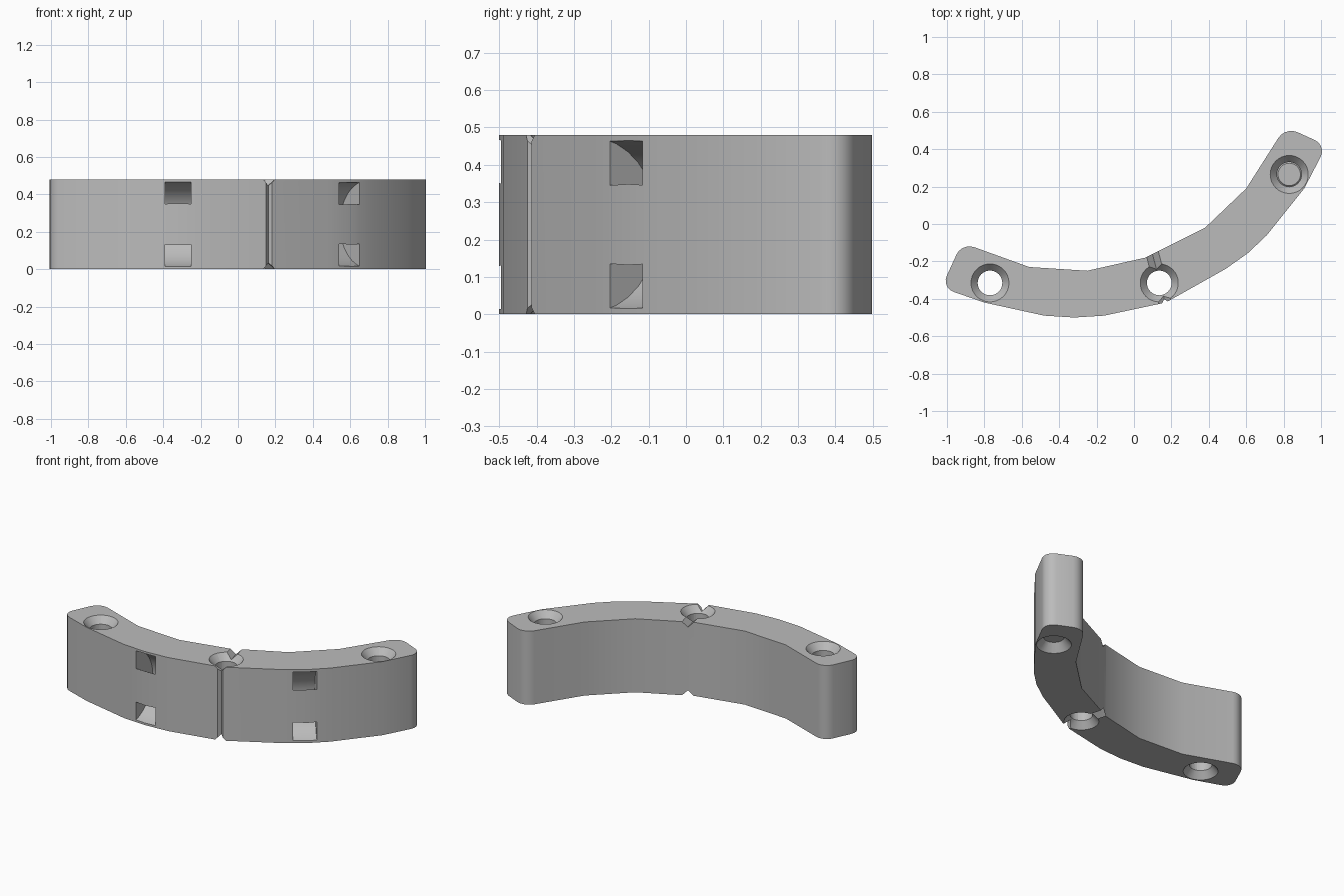
import bpy
import bmesh
from math import cos, sin, pi, radians
from mathutils import Vector, Matrix

if "Cube" in bpy.data.objects:
    bpy.data.objects.remove(bpy.data.objects["Cube"])

HEIGHT = 0.48
MID = HEIGHT / 2

grey = bpy.data.materials.new("light grey")
grey.use_nodes = True
grey.diffuse_color = (0.5, 0.5, 0.5, 1)
grey.node_tree.nodes["Principled BSDF"].inputs["Base Color"].default_value = (0.5, 0.5, 0.5, 1)


def make_object(name, bm):
    bmesh.ops.recalc_face_normals(bm, faces=bm.faces[:])
    mesh = bpy.data.meshes.new(name)
    bm.to_mesh(mesh)
    bm.free()
    mesh.materials.append(grey)
    obj = bpy.data.objects.new(name, mesh)
    bpy.context.collection.objects.link(obj)
    return obj


def frame(location, direction):
    """Place local z along direction with local y kept upright."""
    return Matrix.Translation(location) @ direction.to_track_quat("Z", "Y").to_matrix().to_4x4()


def cone(name, r1, r2, depth, sides, matrix):
    bm = bmesh.new()
    bmesh.ops.create_cone(bm, cap_ends=True, segments=sides, radius1=r1,
                          radius2=r2, depth=depth, matrix=matrix)
    return make_object(name, bm)


def square_ring(name, r_in, r_out, width, sides, matrix):
    bm = bmesh.new()
    profile = [(r_in, -width / 2), (r_out, -width / 2), (r_out, width / 2), (r_in, width / 2)]
    loops = []
    for i in range(sides):
        a = 2 * pi * i / sides
        loops.append([bm.verts.new(matrix @ Vector((r * cos(a), r * sin(a), h)))
                      for r, h in profile])
    for i in range(sides):
        a, b = loops[i - 1], loops[i]
        for j in range(4):
            bm.faces.new((a[j - 1], a[j], b[j], b[j - 1]))
    return make_object(name, bm)


def cut(target, cutter):
    mod = target.modifiers.new("cut", "BOOLEAN")
    mod.operation = "DIFFERENCE"
    mod.solver = "EXACT"
    mod.object = cutter
    bpy.context.view_layer.objects.active = target
    bpy.ops.object.modifier_apply(modifier=mod.name)
    bpy.data.objects.remove(cutter)


# Curved bar: outer edge, then inner edge, extruded upwards
outer = [(-1.03, -0.34), (-0.80, -0.42), (-0.48, -0.49), (-0.32, -0.5), (-0.16, -0.49),
         (0.17, -0.42), (0.49, -0.24), (0.61, -0.155), (0.71, -0.06), (0.91, 0.19), (1.03, 0.42)]
inner = [(0.81, 0.52), (0.60, 0.19), (0.38, -0.02), (0.06, -0.18),
         (-0.25, -0.25), (-0.56, -0.23), (-0.92, -0.10)]
bm = bmesh.new()
base = bm.faces.new([bm.verts.new((x, y, 0)) for x, y in outer + inner])
raised = bmesh.ops.extrude_face_region(bm, geom=[base])["geom"]
bmesh.ops.translate(bm, vec=(0, 0, HEIGHT), verts=[v for v in raised if isinstance(v, bmesh.types.BMVert)])

# Rounded vertical corners at both ends
ends = [outer[0], outer[-1], inner[0], inner[-1]]


def is_end_edge(edge):
    a, b = (v.co for v in edge.verts)
    return abs(a.z - b.z) > 0.1 and any((a.xy - Vector(p)).length < 0.001 for p in ends)


bmesh.ops.bevel(bm, geom=[e for e in bm.edges if is_end_edge(e)], offset=0.07,
                segments=5, profile=0.5, affect="EDGES")
bar = make_object("curved_bar", bm)

# Screw holes, countersunk at the top and bottom
for x, y in [(-0.77, -0.315), (0.135, -0.315), (0.83, 0.265)]:
    cut(bar, cone("hole", 0.066, 0.066, 1, 32, Matrix.Translation((x, y, MID))))
    cut(bar, cone("sink_top", 0.06, 0.11, 0.06, 32, Matrix.Translation((x, y, HEIGHT - 0.02))))
    cut(bar, cone("sink_bottom", 0.11, 0.06, 0.06, 32, Matrix.Translation((x, y, 0.02))))

# Curved strap channels entering and leaving through the front
for spot, normal in [((-0.32, -0.495), (0, -1)), ((0.60, -0.165), (0.63, -0.77))]:
    n = Vector((*normal, 0)).normalized()
    centre = Vector((*spot, MID)) + n * 0.06
    cut(bar, square_ring("channel", 0.125, 0.234, 0.14, 32, frame(centre, n.cross(Vector((0, 0, 1))))))

# Joint between the halves: upright front groove, V notches above and below
front, back = Vector((0.167, -0.422, 0)), Vector((0.10, -0.165, 0))
along = (back - front).normalized()
turn = Matrix.Rotation(along.to_2d().angle_signed(Vector((0, 1))), 4, "Z")
cut(bar, cone("front_groove", 0.02, 0.02, 1, 4,
              Matrix.Translation(front + Vector((0, 0, MID))) @ turn))
for z in (0, HEIGHT):
    centre = (front + back) / 2 + Vector((0, 0, z))
    cut(bar, cone("notch", 0.034, 0.034, 0.5, 4, frame(centre, along)))

# Smooth the gentle curves and keep the cut edges sharp
bpy.ops.object.select_all(action="DESELECT")
bar.select_set(True)
bpy.context.view_layer.objects.active = bar
bpy.ops.object.shade_smooth_by_angle(angle=radians(25))
